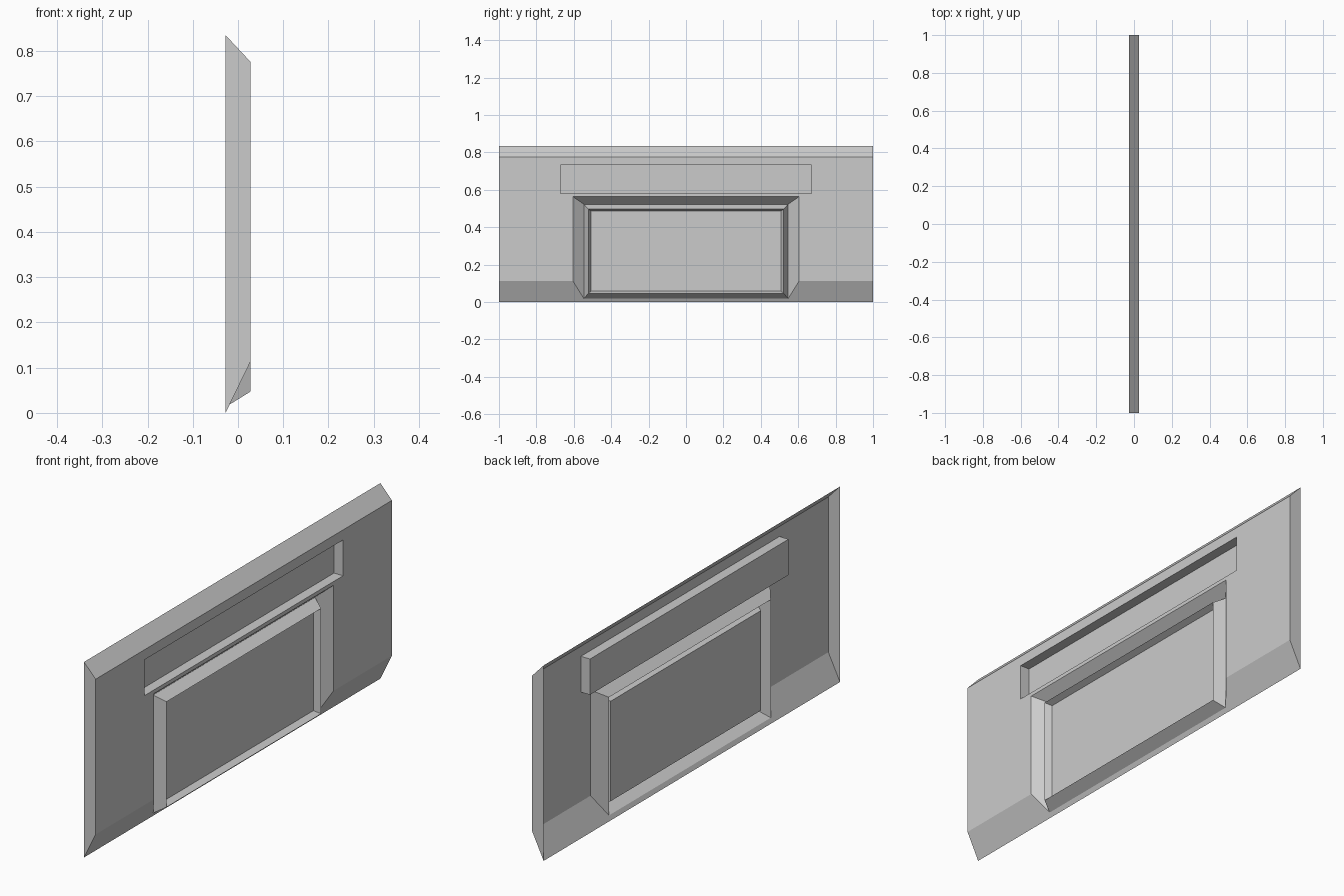
import bpy, bmesh

if "Cube" in bpy.data.objects:
    bpy.data.objects.remove(bpy.data.objects["Cube"])

F, B = 0.0275, -0.0275          # front and rear depth of the shell
Z_LOW, Z_HIGH, Z_TOP = 0.113, 0.776, 0.835
X_FLOOR = -0.0185               # floor of the plate recess
Z_FLOOR = Z_LOW * (X_FLOOR - B) / (F - B)
RECESS_Y, RECESS_Z = 0.605, 0.564
SLOT_Y, SLOT_Z0, SLOT_Z1 = 0.67, 0.58, 0.733


def make(name, faces):
    """Open sheet object from point loops, normals facing +x."""
    bm = bmesh.new()
    for loop in faces:
        bm.faces.new([bm.verts.new(p) for p in loop])
    bmesh.ops.remove_doubles(bm, verts=bm.verts, dist=1e-5)
    bmesh.ops.recalc_face_normals(bm, faces=bm.faces)
    if max(bm.faces, key=lambda f: f.calc_area()).normal.x < 0:
        bmesh.ops.reverse_faces(bm, faces=bm.faces)
    me = bpy.data.meshes.new(name)
    bm.to_mesh(me)
    bm.free()
    ob = bpy.data.objects.new(name, me)
    bpy.context.collection.objects.link(ob)
    return ob


def rect(x, y, z0, z1):
    return [(x, -y, z0), (x, y, z0), (x, y, z1), (x, -y, z1)]


def bridge(a, b, sides=range(4)):
    return [[a[i], a[(i + 1) % 4], b[(i + 1) % 4], b[i]] for i in sides]


# Main panel: front skin with two openings
ys = [-1, -SLOT_Y, -RECESS_Y, RECESS_Y, SLOT_Y, 1]
zs = [Z_LOW, RECESS_Z, SLOT_Z0, SLOT_Z1, Z_HIGH]
faces = []
for y0, y1 in zip(ys, ys[1:]):
    for z0, z1 in zip(zs, zs[1:]):
        cy = abs(y0 + y1) / 2
        in_recess = cy < RECESS_Y and z0 == Z_LOW
        in_slot = cy < SLOT_Y and z0 == SLOT_Z0
        if not (in_recess or in_slot):
            faces.append([(F, y0, z0), (F, y1, z0), (F, y1, z1), (F, y0, z1)])
    # sloping top edge
    faces.append([(F, y0, Z_HIGH), (F, y1, Z_HIGH), (B, y1, Z_TOP), (B, y0, Z_TOP)])
IN_Y = 0.546
for s in (-1, 1):
    # lower slope beside the recess, and the end cap
    faces.append([(B, s, 0), (B, s * IN_Y, 0), (X_FLOOR, s * IN_Y, Z_FLOOR),
                  (F, s * RECESS_Y, Z_LOW), (F, s * SLOT_Y, Z_LOW), (F, s, Z_LOW)])
    faces.append([(B, s, 0), (F, s, Z_LOW), (F, s, Z_HIGH), (B, s, Z_TOP)])
faces.append([(B, -IN_Y, 0), (B, IN_Y, 0), (X_FLOOR, IN_Y, Z_FLOOR), (X_FLOOR, -IN_Y, Z_FLOOR)])
make("main_panel", faces)

# Upper slot: straight-walled pocket
mouth = rect(F, SLOT_Y, SLOT_Z0, SLOT_Z1)
floor = rect(-0.0155, SLOT_Y, SLOT_Z0, SLOT_Z1)
make("upper_slot", bridge(mouth, floor) + [floor])

# Plate recess: tapered walls on three sides, open along the bottom slope
base = rect(X_FLOOR, IN_Y, Z_FLOOR, 0.523)
make("plate_recess", bridge(rect(F, RECESS_Y, Z_LOW, RECESS_Z), base, (1, 2, 3)))

# Raised plate with a sunken centre
ridge = rect(F, 0.522, 0.047, 0.497)
sunk = rect(0.001, 0.507, 0.059, 0.486)
make("raised_plate", bridge(base, ridge) + bridge(ridge, sunk) + [sunk])
